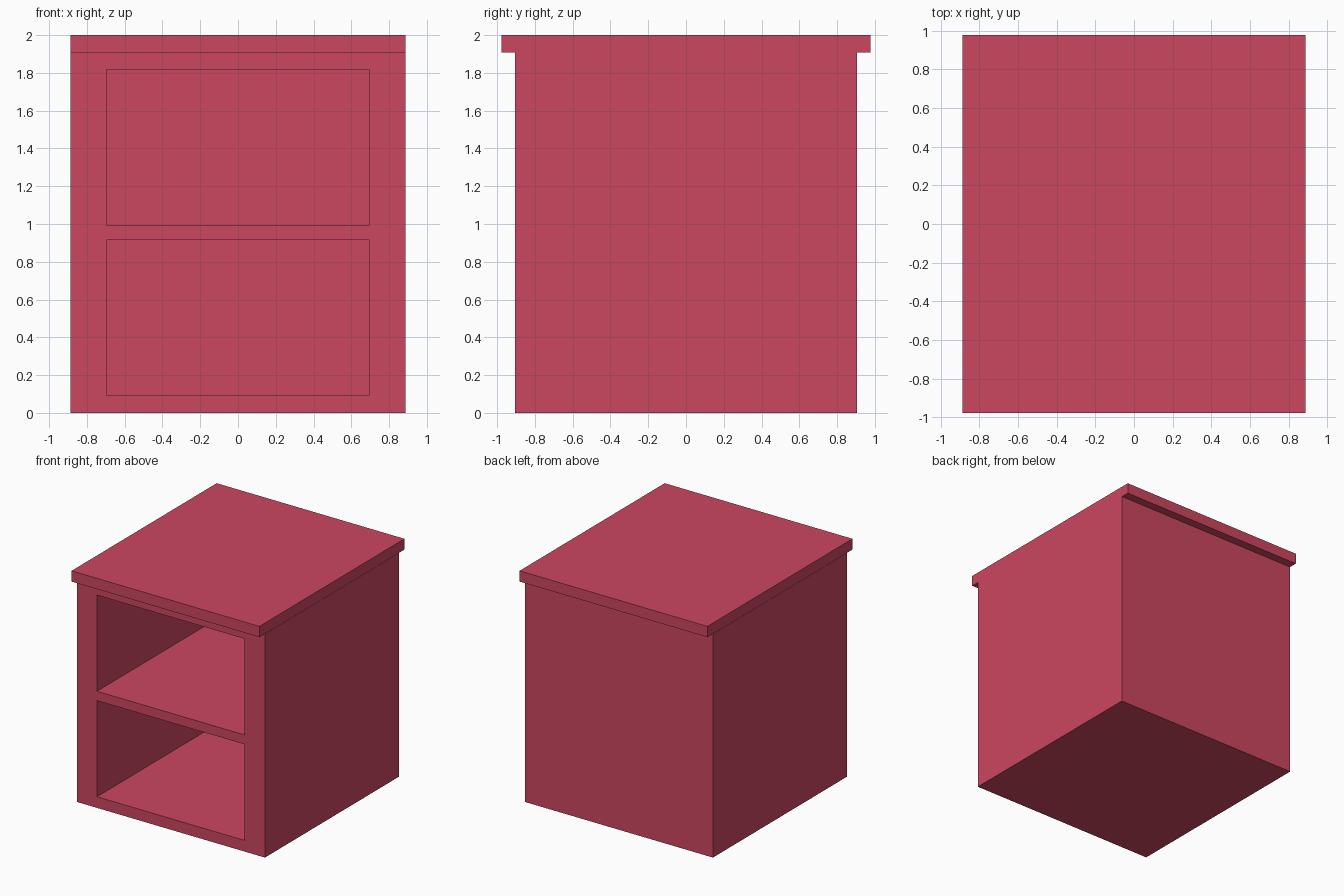
import bpy

default = bpy.data.objects.get("Cube")
if default:
    bpy.data.objects.remove(default, do_unlink=True)

red = bpy.data.materials.new("rose_red")
red.use_nodes = True
colour = (0.60, 0.063, 0.117, 1)
red.diffuse_color = colour
red.node_tree.nodes["Principled BSDF"].inputs["Base Color"].default_value = colour


def box(name, low, high):
    """Axis-aligned box between two corners."""
    bpy.ops.mesh.primitive_cube_add(size=1)
    obj = bpy.context.object
    obj.name = name
    for v in obj.data.vertices:
        v.co = [lo if c < 0 else hi for c, lo, hi in zip(v.co, low, high)]
    obj.data.materials.append(red)
    return obj


# Cabinet body
body = box("cabinet_body", (-0.888, -0.905, 0), (0.888, 0.905, 1.908))

# Two open shelf compartments, hollowed from the front
for name, bottom in (("lower_opening", 0.095), ("upper_opening", 0.995)):
    cutter = box(name, (-0.697, -1.1, bottom), (0.697, 0.81, bottom + 0.82))
    cutter.hide_render = True
    cut = body.modifiers.new(name, "BOOLEAN")
    cut.operation = "DIFFERENCE"
    cut.solver = "EXACT"
    cut.object = cutter
    bpy.context.view_layer.objects.active = body
    bpy.ops.object.modifier_apply(modifier=cut.name)
    bpy.data.objects.remove(cutter, do_unlink=True)

# Top board, flush at the sides and overhanging front and back
box("top_board", (-0.886, -0.978, 1.908), (0.886, 0.978, 2))
